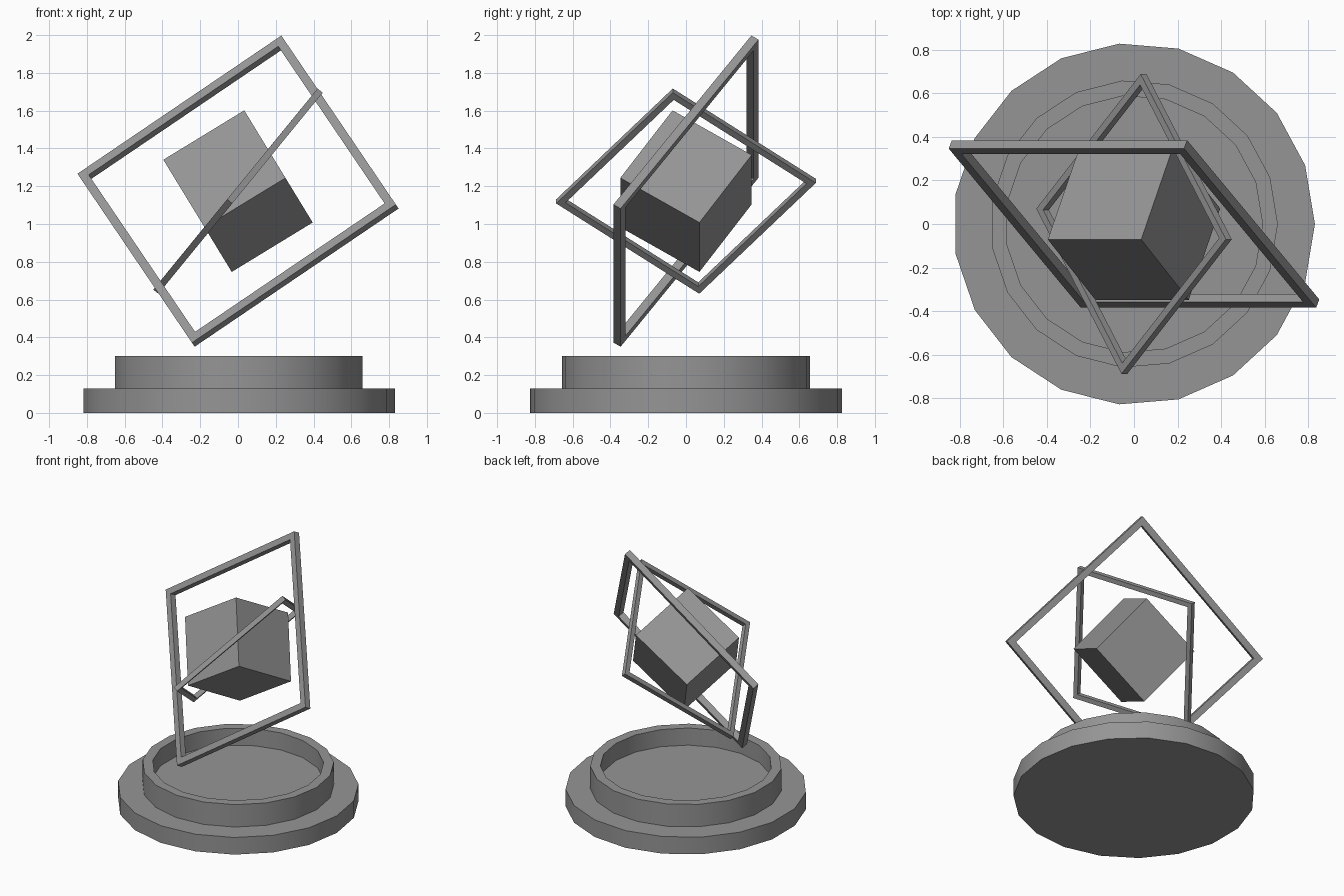
import bpy, bmesh, math
from mathutils import Matrix, Vector

cube = bpy.data.objects.get("Cube")
if cube:
    bpy.data.objects.remove(cube, do_unlink=True)

GREY = (0.3, 0.3, 0.3, 1)
grey = bpy.data.materials.new("plain grey")
grey.use_nodes = True
grey.diffuse_color = GREY
grey.node_tree.nodes["Principled BSDF"].inputs["Base Color"].default_value = GREY

CENTRE = Vector((0, 0, 1.174))


def finish(name, bm, matrix=Matrix()):
    bmesh.ops.recalc_face_normals(bm, faces=bm.faces[:])
    mesh = bpy.data.meshes.new(name)
    bm.to_mesh(mesh)
    bm.free()
    mesh.materials.append(grey)
    obj = bpy.data.objects.new(name, mesh)
    bpy.context.collection.objects.link(obj)
    obj.matrix_world = matrix
    return obj


def lathe(name, profile, sides, start=0.0, closed=False, matrix=Matrix()):
    """Turn an (radius, z) profile; an open profile gets flat end caps."""
    bm = bmesh.new()
    loops = []
    for r, z in profile:
        angles = [start + 2 * math.pi * i / sides for i in range(sides)]
        loops.append([bm.verts.new((r * math.cos(a), r * math.sin(a), z)) for a in angles])
    pairs = list(zip(loops, loops[1:]))
    if closed:
        pairs.append((loops[-1], loops[0]))
    else:
        bm.faces.new(loops[0])
        bm.faces.new(loops[-1])
    for lo, hi in pairs:
        for i in range(sides):
            j = (i + 1) % sides
            bm.faces.new((lo[i], lo[j], hi[j], hi[i]))
    return finish(name, bm, matrix)


def tilt(x_axis, y_axis):
    """Placement at the floating centre from two in-plane directions."""
    x = Vector(x_axis).normalized()
    z = x.cross(Vector(y_axis)).normalized()
    y = z.cross(x)
    return Matrix.Translation(CENTRE) @ Matrix((x, y, z)).transposed().to_4x4()


def square_frame(name, side, bar, matrix):
    outer, inner, h = side / math.sqrt(2), (side - 2 * bar) / math.sqrt(2), bar / 2
    profile = [(outer, -h), (outer, h), (inner, h), (inner, -h)]
    return lathe(name, profile, 4, math.pi / 4, True, matrix)


# Stepped pedestal with a raised rim and a sunken floor
pedestal = lathe("pedestal", [(0.83, 0), (0.83, 0.13), (0.66, 0.13), (0.66, 0.3),
                              (0.59, 0.3), (0.59, 0.17)], 19)
bpy.ops.object.select_all(action='DESELECT')
pedestal.select_set(True)
bpy.context.view_layer.objects.active = pedestal
bpy.ops.object.shade_smooth_by_angle(angle=math.radians(30))

# Two tilted square frames, one inside the other
square_frame("outer_frame", 1.304, 0.046, tilt((0.828, 0, 0.561), (-0.465, 0.56, 0.686)))
square_frame("inner_frame", 0.977, 0.035, tilt((-0.4, 0.775, -0.489), (0.49, 0.632, 0.6)))

# Floating block in the middle
bm = bmesh.new()
bmesh.ops.create_cube(bm, size=0.502)
finish("floating_block", bm, tilt((0.854, 0, 0.521), (0.435, -0.551, -0.712)))
